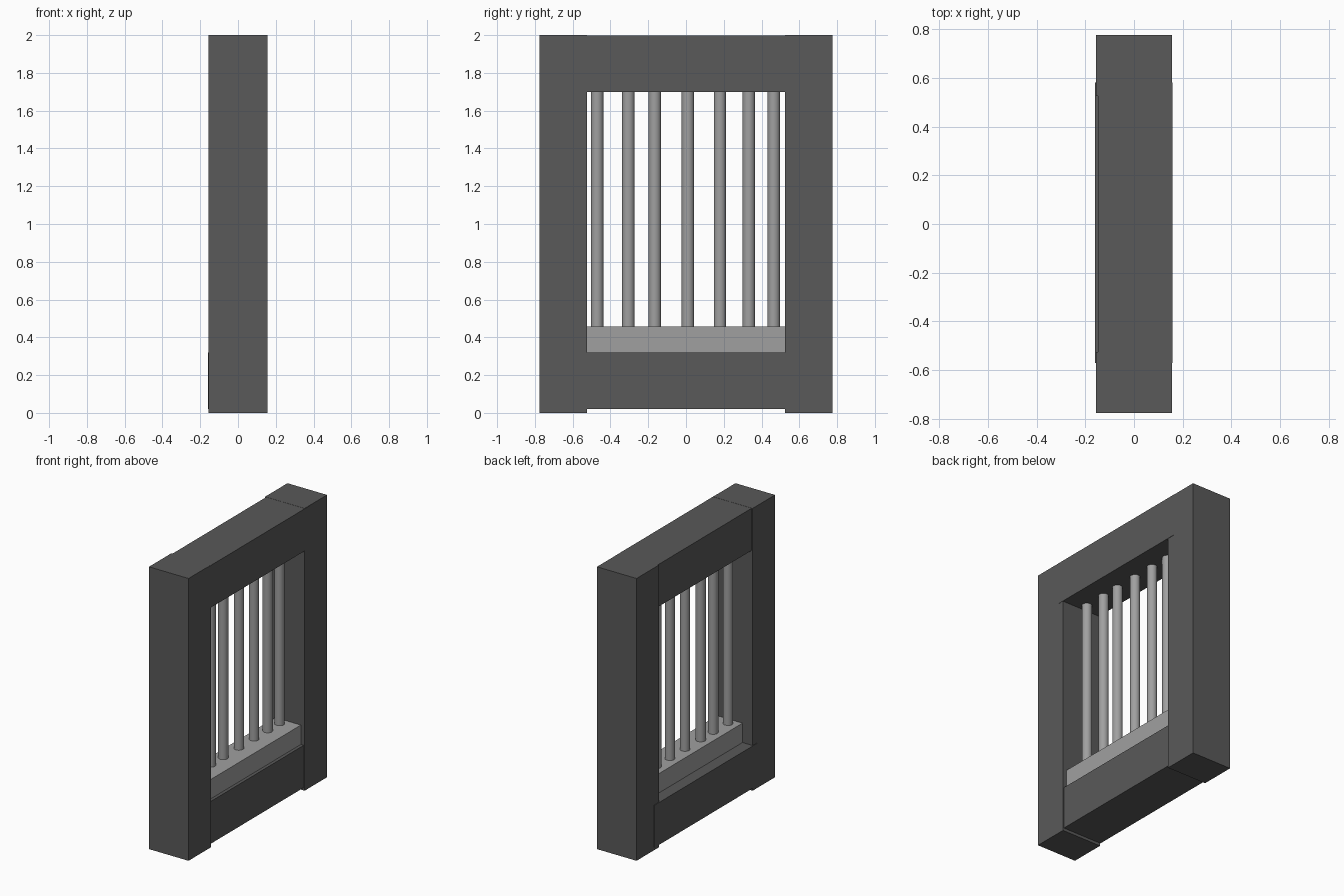
import bpy

if "Cube" in bpy.data.objects:
    bpy.data.objects.remove(bpy.data.objects["Cube"])


def material(name, v):
    m = bpy.data.materials.new(name)
    m.diffuse_color = (v, v, v, 1)
    m.use_nodes = True
    m.node_tree.nodes["Principled BSDF"].inputs["Base Color"].default_value = m.diffuse_color
    return m


dark = material("dark_stone", 0.1)
light = material("grey_metal", 0.35)


def box(name, x, y, z, mat):
    """Box from (min, max) ranges on each axis."""
    bpy.ops.mesh.primitive_cube_add(size=1, location=[sum(r) / 2 for r in (x, y, z)])
    ob = bpy.context.object
    ob.name = name
    ob.scale = [r[1] - r[0] for r in (x, y, z)]
    bpy.ops.object.transform_apply(location=False, rotation=False, scale=True)
    ob.data.materials.append(mat)
    return ob


# Side posts
for side, y in (("left", (-0.775, -0.525)), ("right", (0.525, 0.775))):
    box(side + "_post", (-0.155, 0.155), y, (0, 2), dark)

# Lintel and base beam, each slightly offset from the post faces, ends let into the posts
box("top_beam", (-0.147, 0.157), (-0.57, 0.58), (1.70, 1.999), dark)
box("bottom_beam", (-0.159, 0.148), (-0.57, 0.58), (0.02, 0.32), dark)

# Sill carrying the bars
box("sill", (-0.075, 0.125), (-0.53, 0.53), (0.315, 0.457), light)

# Unevenly spaced round bars
for i, y in enumerate((-0.47, -0.305, -0.165, 0.01, 0.18, 0.333, 0.465)):
    z0, z1 = 0.44, 1.72
    bpy.ops.mesh.primitive_cylinder_add(vertices=24, radius=0.033, depth=z1 - z0,
                                        location=(0, y, (z0 + z1) / 2))
    bar = bpy.context.object
    bar.name = f"bar_{i + 1}"
    bar.data.materials.append(light)
    bpy.ops.object.shade_smooth_by_angle()
